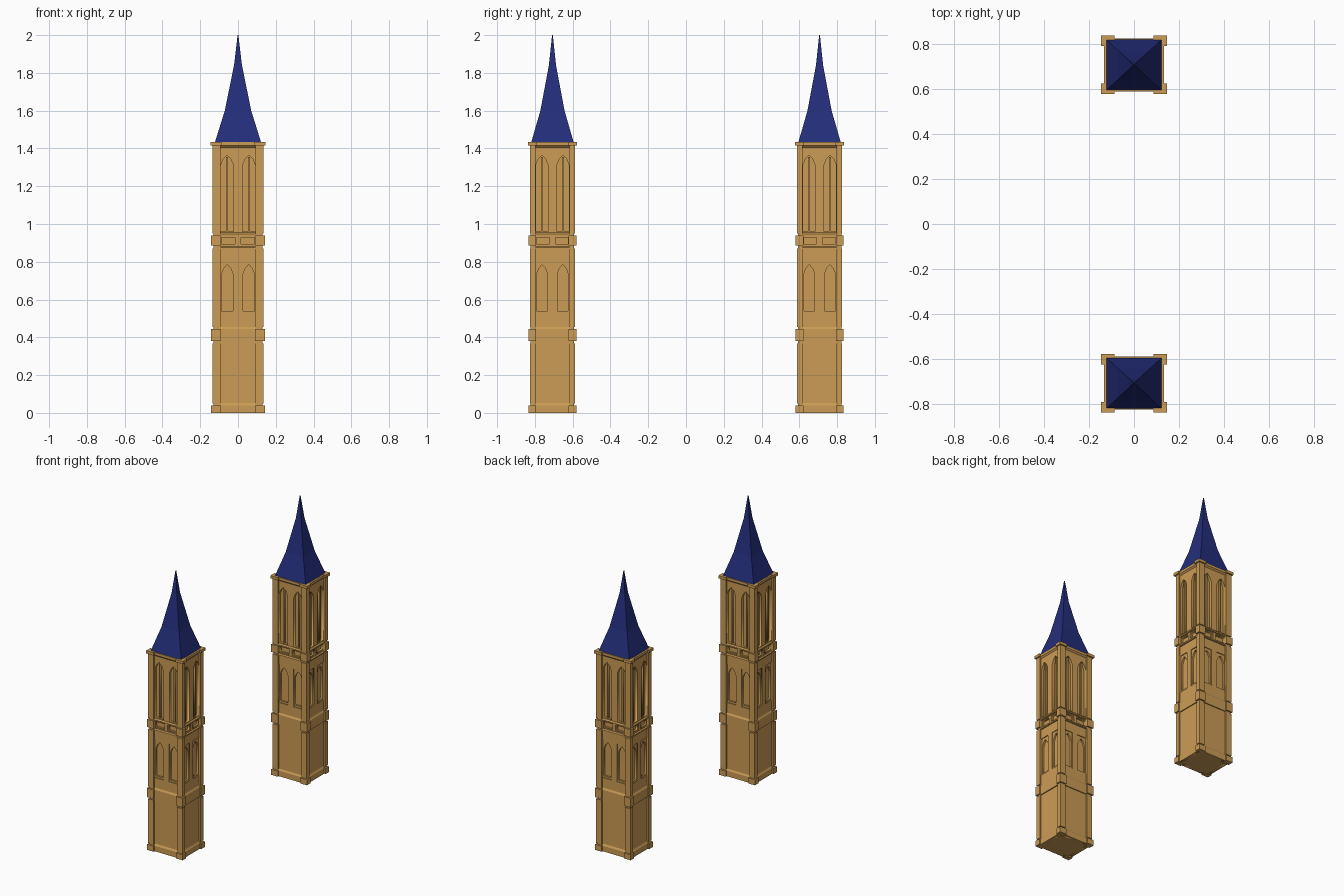
import bpy, bmesh
from math import pi
from mathutils import Matrix, Vector

old = bpy.data.objects.get("Cube")
if old:
    bpy.data.objects.remove(old, do_unlink=True)


def material(name, rgb):
    m = bpy.data.materials.new(name)
    m.use_nodes = True
    m.diffuse_color = (*rgb, 1)
    bsdf = m.node_tree.nodes["Principled BSDF"]
    bsdf.inputs["Base Color"].default_value = (*rgb, 1)
    bsdf.inputs["Roughness"].default_value = 0.9
    return m


STONE = material("sandstone", (0.60, 0.335, 0.092))
SLATE = material("navy slate", (0.017, 0.027, 0.195))
TOWER_Y = 0.707


def place(name, bm, mat):
    """Share one mesh between the front and the back tower."""
    bmesh.ops.recalc_face_normals(bm, faces=bm.faces[:])
    me = bpy.data.meshes.new(name)
    bm.to_mesh(me)
    bm.free()
    me.materials.append(mat)
    for prefix, y in (("front", -TOWER_Y), ("back", TOWER_Y)):
        ob = bpy.data.objects.new(f"{prefix}_{name}", me)
        ob.location.y = y
        bpy.context.collection.objects.link(ob)


def loft(bm, rings, cx=0, cy=0):
    """Stack rectangles given as (z, half x, half y) into a closed solid."""
    loops = [[bm.verts.new((cx + sx * hx, cy + sy * hy, z))
              for sx, sy in ((-1, -1), (1, -1), (1, 1), (-1, 1))]
             for z, hx, hy in rings]
    bm.faces.new(loops[0][::-1])
    bm.faces.new(loops[-1])
    for a, b in zip(loops, loops[1:]):
        for i in range(4):
            j = (i + 1) % 4
            bm.faces.new((a[i], a[j], b[j], b[i]))


def rect(x0, x1, z0, z1):
    return [(x0, z0), (x1, z0), (x1, z1), (x0, z1)]


def arch(cx, hw, z0, spring, top):
    """Pointed lancet outline."""
    mid = spring + (top - spring) * 0.6
    return [(cx - hw, z0), (cx + hw, z0), (cx + hw, spring), (cx + hw * 0.6, mid),
            (cx, top), (cx - hw * 0.6, mid), (cx - hw, spring)]


def plate(bm, outlines, back, front):
    """Wall plate with holes, repeated on the four sides of the tower."""
    cu = bpy.data.curves.new("outline", "CURVE")
    cu.dimensions, cu.fill_mode = "2D", "BOTH"
    cu.extrude = (front - back) / 2
    for pts in outlines:
        sp = cu.splines.new("POLY")
        sp.points.add(len(pts) - 1)
        for p, (x, z) in zip(sp.points, pts):
            p.co = (x, z, 0, 1)
        sp.use_cyclic_u = True
    helper = bpy.data.objects.new("outline", cu)
    bpy.context.collection.objects.link(helper)
    bpy.context.view_layer.update()
    me = bpy.data.meshes.new_from_object(
        helper.evaluated_get(bpy.context.evaluated_depsgraph_get()))
    bpy.data.objects.remove(helper, do_unlink=True)
    for side in range(4):
        depth, squeeze = (HY, 1) if side % 2 == 0 else (HX, 0.96)
        move = (Matrix.Rotation(side * pi / 2, 4, "Z")
                @ Matrix.Translation((0, -depth - (front + back) / 2, 0))
                @ Matrix.Rotation(pi / 2, 4, "X")
                @ Matrix.Scale(squeeze, 4, Vector((1, 0, 0))))
        copy = me.copy()
        copy.transform(move)
        bm.from_mesh(copy)
        bpy.data.meshes.remove(copy)
    bpy.data.meshes.remove(me)


# Half sizes of the recessed core; plates are measured outward from it
HX, HY = 0.106, 0.090
WALL = 0.018
TOP = 1.415

# Core
bm = bmesh.new()
loft(bm, [(0, HX, HY), (TOP, HX, HY)])
place("core", bm, STONE)

# Outer wall skin with openings
holes = [rect(-0.1, 0.1, 0, TOP)]
for s in (-1, 1):
    holes.append(rect(s * 0.057 - 0.036, s * 0.057 + 0.036, 0.527, 0.80))
    holes.append(rect(s * 0.052 - 0.041, s * 0.052 + 0.041, 0.887, 0.935))
    holes.append(arch(s * 0.058, 0.034, 0.96, 1.31, 1.365))
bm = bmesh.new()
plate(bm, holes, 0, WALL)
place("wall", bm, STONE)

# Lower windows, small panels and upper window mullions
windows, panels, mullions = bmesh.new(), bmesh.new(), bmesh.new()
for s in (-1, 1):
    c = s * 0.057
    plate(windows, [rect(c - 0.036, c + 0.036, 0.527, 0.80),
                    arch(c, 0.030, 0.54, 0.735, 0.785)], 0, 0.012)
    c = s * 0.052
    plate(panels, [rect(c - 0.041, c + 0.041, 0.887, 0.935),
                   rect(c - 0.035, c + 0.035, 0.893, 0.929)], 0, 0.013)
    c = s * 0.058
    plate(mullions, [rect(c - 0.005, c + 0.005, 0.96, 1.355)], 0, 0.012)
place("window_frames", windows, STONE)
place("panel_frames", panels, STONE)
place("mullions", mullions, STONE)

# Corner pilasters: slim necks, shafts and projecting blocks
SHAFTS = ((0.05, 0.367), (0.455, 0.87), (0.95, TOP))
BLOCKS = ((0, 0.04), (0.38, 0.445), (0.885, 0.94))
bm = bmesh.new()
for sx in (-1, 1):
    for sy in (-1, 1):
        def corner(z0, z1, out, inner=0.0):
            x0, x1 = 0.093 - inner, 0.136 + out
            y0, y1 = 0.089 - inner, 0.120 + out
            loft(bm, [(z, (x1 - x0) / 2, (y1 - y0) / 2) for z in (z0, z1)],
                 sx * (x0 + x1) / 2, sy * (y0 + y1) / 2)
        corner(0, TOP, -0.005)
        for z0, z1 in SHAFTS:
            corner(z0, z1, 0)
        for z0, z1 in BLOCKS:
            corner(z0, z1, 0.006, 0.003)
        corner(TOP, 1.435, 0.010, 0.006)
place("corner_pilasters", bm, STONE)

# String courses between the corner blocks, with sloped tops
WX, WY = HX + WALL, HY + WALL
bm = bmesh.new()
for z0, z1 in ((0, 0.052), (0.375, 0.455), (0.868, 0.882), (0.938, 0.955)):
    slope = min(0.012, (z1 - z0) / 2)
    loft(bm, [(z0, WX + 0.007, WY + 0.007), (z1 - slope, WX + 0.007, WY + 0.007),
              (z1, WX, WY)])
place("string_courses", bm, STONE)

# Cornice
bm = bmesh.new()
loft(bm, [(1.405, WX, WY), (TOP, 0.134, 0.118), (1.433, 0.134, 0.118)])
place("cornice", bm, STONE)

# Flared spire
bm = bmesh.new()
loft(bm, [(1.433, 0.122, 0.112), (1.60, 0.070, 0.064),
          (1.84, 0.021, 0.019), (2.0, 0.002, 0.002)])
place("spire", bm, SLATE)
